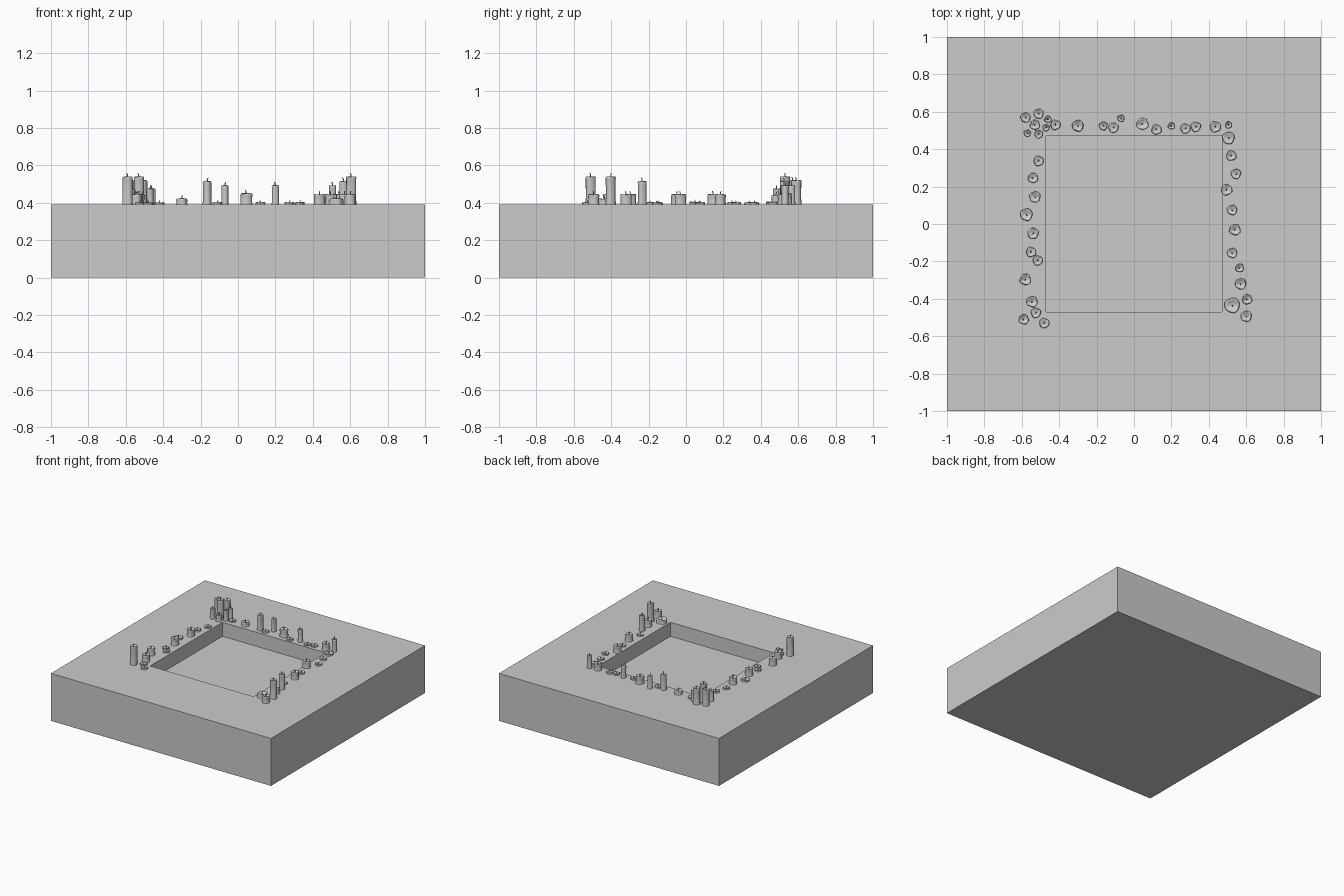
import bpy, bmesh, math, random
from mathutils import Vector

if "Cube" in bpy.data.objects:
    bpy.data.objects.remove(bpy.data.objects["Cube"])

random.seed(4)
TOP = 0.39      # slab height
RECESS = 0.47   # half width of recess
FLOOR = 0.275   # recess floor height


def make_object(name, bm):
    bmesh.ops.recalc_face_normals(bm, faces=bm.faces)
    me = bpy.data.meshes.new(name)
    bm.to_mesh(me)
    bm.free()
    ob = bpy.data.objects.new(name, me)
    bpy.context.collection.objects.link(ob)
    return ob


def skin(bm, rings, smooth=True):
    """Join successive vertex rings with quads."""
    for a, b in zip(rings, rings[1:]):
        n = len(a)
        for i in range(n):
            f = bm.faces.new((a[i], a[(i + 1) % n], b[(i + 1) % n], b[i]))
            f.smooth = smooth


# square slab with a square recess in the top
bm = bmesh.new()
def square(h, z):
    return [bm.verts.new((x * h, y * h, z)) for x, y in ((-1, -1), (1, -1), (1, 1), (-1, 1))]
levels = [square(1, 0), square(1, TOP), square(RECESS, TOP), square(RECESS, FLOOR)]
skin(bm, levels, False)
bm.faces.new(levels[0][::-1])
bm.faces.new(levels[-1])
make_object("slab", bm)


def candle(index, x, y, r, h):
    bm = bmesh.new()
    n = 16
    phase = random.uniform(0, 6.28)
    lip = min(0.012, h * 0.5)
    dip = min(0.009, h * 0.5)
    # outside from foot to rim, then the melted hollow
    profile = [(1.0, 0), (0.93, h * 0.25), (0.95, h - lip), (0.99, h - lip * 0.5),
               (0.90, h - lip * 0.1), (0.78, h), (0.62, h - dip * 0.6), (0.2, h - dip)]
    rings = []
    for k, (s, z) in enumerate(profile):
        ring = []
        for i in range(n):
            a = 2 * math.pi * i / n
            wob = 1 + 0.05 * math.sin(3 * a + phase) + 0.035 * math.sin(5 * a - phase)
            sag = 0.06 * r * math.sin(2 * a + phase) if k > 2 else 0
            ring.append(bm.verts.new((x + r * s * wob * math.cos(a),
                                      y + r * s * wob * math.sin(a), TOP + z + sag)))
        rings.append(ring)
    skin(bm, rings)
    bm.faces.new(rings[0][::-1])
    bm.faces.new(rings[-1])
    # slightly bent wick
    lean = Vector((math.cos(phase), math.sin(phase), 0))
    wick = []
    for off, z, wr in ((0, -dip - 0.001, 0.0035), (0.001, 0.006, 0.003),
                       (0.003, 0.013, 0.003), (0.007, 0.019, 0.002)):
        if h < 0.03:
            z *= 0.6
        c = Vector((x, y, TOP + h + z)) + lean * off
        wick.append([bm.verts.new(c + Vector((wr * math.cos(t * math.pi / 3),
                                              wr * math.sin(t * math.pi / 3), 0)))
                     for t in range(6)])
    skin(bm, wick)
    bm.faces.new(wick[0][::-1])
    bm.faces.new(wick[-1])
    make_object(f"candle_{index:02d}", bm)


# candles grouped by height: (x, y) positions; radius follows
S, M = 0.012, 0.055
groups = [
    # burnt-down stubs
    (S, 0.027, [(-.42, .53), (-.11, .515), (.12, .505), (.275, .51), (.33, .52), (.52, .365),
                (.545, .268), (.525, .075), (.525, -.155), (-.51, .337), (-.54, .246),
                (-.55, -.15), (-.515, -.195), (-.525, -.475), (-.48, -.53)]),
    (0.015, 0.033, [(.505, .46), (-.575, .05)]),
    (0.032, 0.041, [(.525, -.435)]),
    (0.033, 0.031, [(-.30, .525)]),
    # half-burnt candles
    (M, 0.031, [(.435, .52), (.495, .183), (.54, -.03), (.57, -.32), (.60, -.493),
                (-.53, .145), (-.54, -.05), (-.58, -.297), (-.545, -.415)]),
    (0.06, 0.033, [(.045, .535)]),
    (0.05, 0.024, [(-.51, .48)]),
    # tall candles
    (0.085, 0.02, [(-.46, .56), (-.47, .515), (-.57, .485)]),
    (0.103, 0.02, [(-.07, .565), (.20, .525), (.505, .53)]),
    (0.125, 0.024, [(-.165, .525), (.565, -.235)]),
    (0.13, 0.028, [(-.58, .57), (-.51, .59)]),
    (0.15, 0.028, [(-.53, .53), (.605, -.403), (-.59, -.51)]),
]
count = 0
for height, radius, spots in groups:
    for px, py in spots:
        count += 1
        candle(count, px, py, radius, height)
